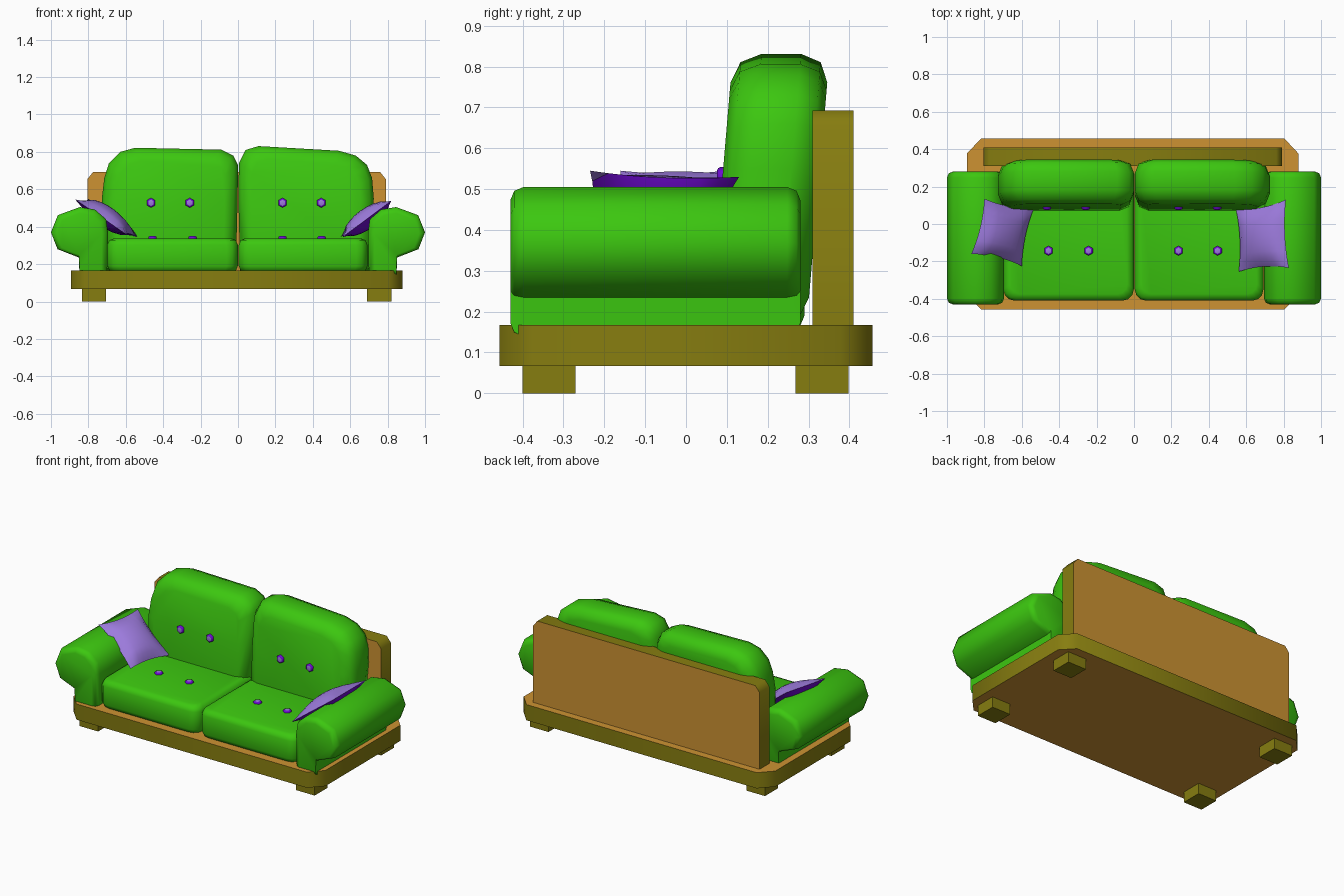
import bpy, bmesh, math
from mathutils import Vector

if "Cube" in bpy.data.objects:
    bpy.data.objects.remove(bpy.data.objects["Cube"])


def mat(name, col):
    m = bpy.data.materials.new(name)
    m.diffuse_color = (*col, 1)
    m.use_nodes = True
    m.node_tree.nodes["Principled BSDF"].inputs["Base Color"].default_value = m.diffuse_color
    return m


GREEN = mat("green fabric", (0.045, 0.57, 0.005))
ORANGE = mat("orange wood", (0.61, 0.29, 0.032))
OLIVE = mat("olive wood", (0.24, 0.205, 0.005))
LAVENDER = mat("lavender fabric", (0.34, 0.20, 0.73))
PURPLE = mat("purple fabric", (0.156, 0.003, 0.64))


def finish(name, bm, mats, angle=60):
    bmesh.ops.recalc_face_normals(bm, faces=bm.faces)
    me = bpy.data.meshes.new(name)
    bm.to_mesh(me)
    bm.free()
    for m in mats:
        me.materials.append(m)
    ob = bpy.data.objects.new(name, me)
    bpy.context.collection.objects.link(ob)
    bpy.ops.object.select_all(action='DESELECT')
    ob.select_set(True)
    bpy.context.view_layer.objects.active = ob
    bpy.ops.object.shade_smooth_by_angle(angle=math.radians(angle))
    return ob


def prism(name, outline, axis, lo, hi, side, cap=None, soft=0.0, lean=0.0, lean_z=0.0):
    """Loft an outline along y or z; 'soft' rounds the two ends, 'lean' tilts back."""
    bm = bmesh.new()
    aa, bb = [p[0] for p in outline], [p[1] for p in outline]
    ca, cb = (min(aa) + max(aa)) / 2, (min(bb) + max(bb)) / 2
    ha, hb = (max(aa) - min(aa)) / 2, (max(bb) - min(bb)) / 2
    if soft:
        ends = [(0, soft), (0.29 * soft, 0.29 * soft), (soft, 0)]
        sections = [(lo + d, i) for d, i in ends] + [(hi - d, i) for d, i in ends[::-1]]
    else:
        sections = [(lo, 0), (hi, 0)]
    rings = []
    for d, inset in sections:
        ring = []
        for a, b in outline:
            a = ca + (a - ca) * (1 - inset / ha)
            b = cb + (b - cb) * (1 - inset / hb)
            co = (a, b, d) if axis == 'z' else (a, d + lean * (b - lean_z), b)
            ring.append(bm.verts.new(co))
        rings.append(ring)
    n = len(outline)
    for r0, r1 in zip(rings, rings[1:]):
        for i in range(n):
            j = (i + 1) % n
            bm.faces.new((r0[i], r0[j], r1[j], r1[i]))
    for ring in (rings[0], rings[-1]):
        bm.faces.new(ring).material_index = 1 if cap else 0
    return finish(name, bm, [side, cap] if cap else [side])


def chamfered(x0, x1, y0, y1, cx, cy):
    return [(x0 + cx, y0), (x1 - cx, y0), (x1, y0 + cy), (x1, y1 - cy),
            (x1 - cx, y1), (x0 + cx, y1), (x0, y1 - cy), (x0, y0 + cy)]


def rounded(x0, x1, y0, y1, r, seg=3):
    pts = []
    for k, (cx, cy) in enumerate([(x1 - r, y1 - r), (x0 + r, y1 - r),
                                  (x0 + r, y0 + r), (x1 - r, y0 + r)]):
        for i in range(seg + 1):
            t = math.pi / 2 * (k + i / seg)
            pts.append((cx + r * math.cos(t), cy + r * math.sin(t)))
    return pts


# Wooden base, backboard and feet
prism("base", chamfered(-0.893, 0.879, -0.457, 0.457, 0.075, 0.08), 'z', 0.067, 0.167, OLIVE, ORANGE)
prism("backboard", [(-0.805, 0.165), (0.79, 0.165), (0.79, 0.655), (0.76, 0.692),
                    (-0.775, 0.692), (-0.805, 0.655)], 'y', 0.31, 0.41, OLIVE, ORANGE)
for x in (-0.77, 0.755):
    for y in (-0.335, 0.333):
        sq = [(x - 0.065, y - 0.065), (x + 0.065, y - 0.065), (x + 0.065, y + 0.065), (x - 0.065, y + 0.065)]
        prism("foot", sq, 'z', 0, 0.068, OLIVE)

# Rolled arms, mirrored
ARM = [(0.70, 0.14), (0.848, 0.14), (0.85, 0.235), (0.965, 0.28), (1.0, 0.37),
       (0.963, 0.462), (0.845, 0.505), (0.765, 0.492), (0.705, 0.44), (0.695, 0.37)]
for s, side in ((-1, "left"), (1, "right")):
    prism(side + "_arm", [(s * x, z) for x, z in ARM], 'y', -0.43, 0.28, GREEN, soft=0.032)

# Seat cushions
prism("left_seat", rounded(-0.698, -0.001, -0.41, 0.29, 0.06), 'z', 0.155, 0.338, GREEN, soft=0.035)
prism("right_seat", rounded(0.004, 0.692, -0.41, 0.29, 0.06), 'z', 0.155, 0.338, GREEN, soft=0.035)

# Back cushions, leaning slightly
LEFT = [(-0.012, 0.165), (-0.002, 0.55), (0.0, 0.73), (-0.025, 0.78), (-0.09, 0.812), (-0.55, 0.822),
        (-0.63, 0.80), (-0.69, 0.74), (-0.715, 0.66), (-0.728, 0.55), (-0.71, 0.165)]
RIGHT = [(0.012, 0.165), (0.002, 0.55), (0.005, 0.74), (0.04, 0.81), (0.11, 0.831), (0.54, 0.806),
         (0.63, 0.78), (0.69, 0.73), (0.717, 0.66), (0.726, 0.55), (0.71, 0.165)]
for name, pts in (("left_back_cushion", LEFT), ("right_back_cushion", RIGHT)):
    prism(name, pts, 'y', 0.108, 0.345, GREEN, soft=0.07, lean=0.085, lean_z=0.75)


# Buttons on backs and seats
def hexagon(a, b, r=0.026):
    return [(a + r * math.cos(math.pi / 3 * i + math.pi / 6),
             b + r * math.sin(math.pi / 3 * i + math.pi / 6)) for i in range(6)]


for x in (-0.465, -0.258, 0.238, 0.445):
    prism("back_button", hexagon(x, 0.528), 'y', 0.076, 0.11, PURPLE, LAVENDER, soft=0.009)
for x in (-0.457, -0.243, 0.238, 0.447):
    prism("seat_button", hexagon(x, -0.143), 'z', 0.32, 0.35, PURPLE, LAVENDER, soft=0.009)


# Throw pillows: two bulged sheets between four corners (counter-clockwise from above)
def pillow(name, corners, thick, n=8):
    c = [Vector(p) for p in corners]
    mid = sum(c, Vector()) / 4
    normal = (c[2] - c[0]).cross(c[3] - c[1]).normalized()
    bm = bmesh.new()
    for sign, idx in ((1, 0), (-1, 1)):
        grid = []
        for i in range(n + 1):
            row = []
            for j in range(n + 1):
                u, v = 2 * i / n - 1, 2 * j / n - 1
                pu, pv = u * (1 - 0.1 * (1 - v * v)), v * (1 - 0.1 * (1 - u * u))
                a, b = (pu + 1) / 2, (pv + 1) / 2
                p = c[0].lerp(c[1], a).lerp(c[3].lerp(c[2], a), b)
                h = thick * ((1 - u * u) * (1 - v * v)) ** 0.6
                row.append(bm.verts.new(p + normal * sign * h))
            grid.append(row)
        for i in range(n):
            for j in range(n):
                f = bm.faces.new((grid[i][j], grid[i + 1][j], grid[i + 1][j + 1], grid[i][j + 1]))
                f.material_index = idx
    bmesh.ops.remove_doubles(bm, verts=bm.verts, dist=1e-5)
    finish(name, bm, [LAVENDER, PURPLE])


pillow("left_pillow", [(-0.87, -0.16, 0.545), (-0.60, -0.225, 0.36),
                       (-0.535, 0.085, 0.345), (-0.80, 0.135, 0.55)], 0.055)
pillow("right_pillow", [(0.56, -0.255, 0.345), (0.828, -0.235, 0.545),
                        (0.812, 0.13, 0.53), (0.545, 0.08, 0.345)], 0.055)
